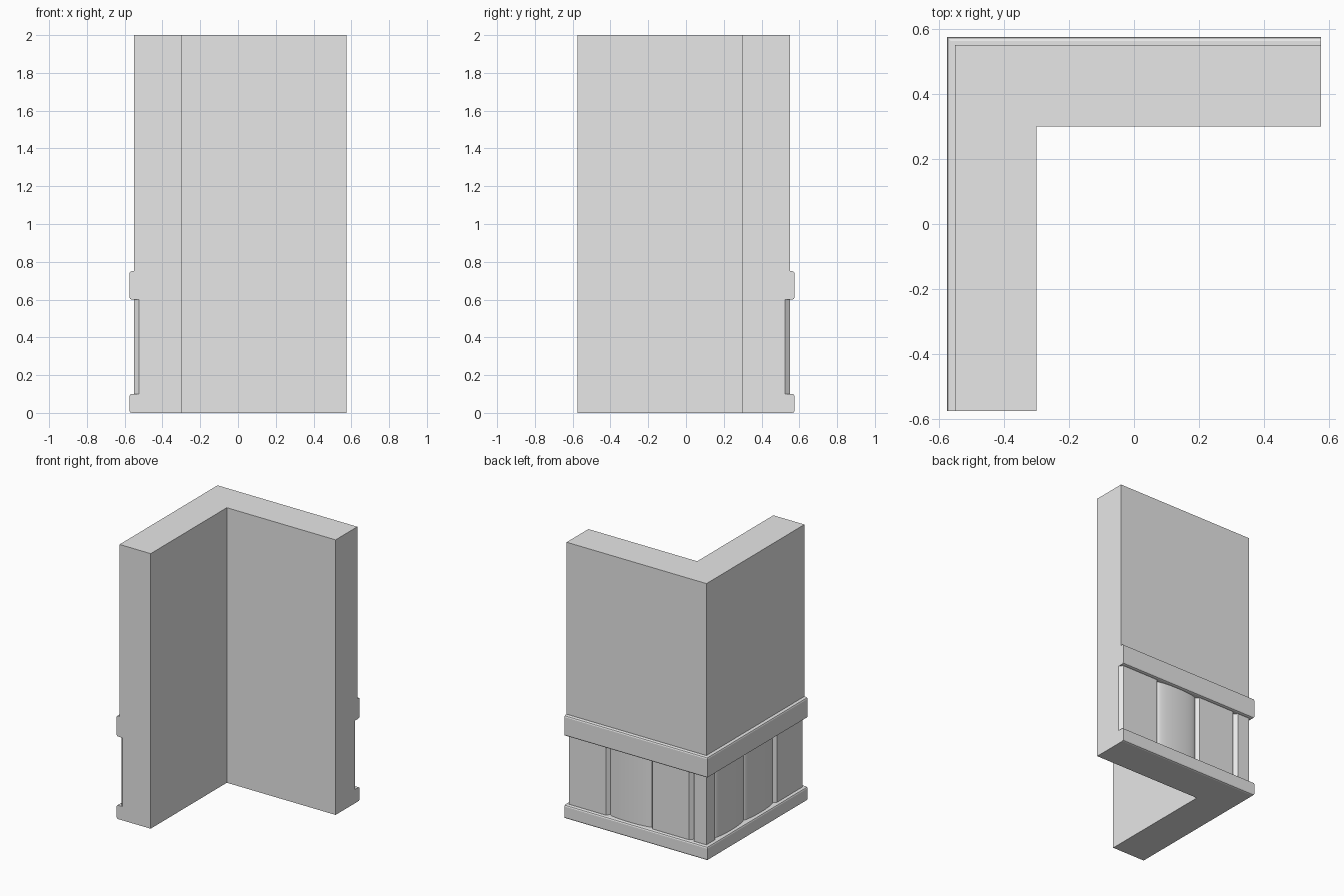
import bpy, bmesh, math

cube = bpy.data.objects.get("Cube")
if cube:
    bpy.data.objects.remove(cube, do_unlink=True)

grey = bpy.data.materials.new("plain_grey")
grey.use_nodes = True
colour = (0.8, 0.8, 0.8, 1)
grey.diffuse_color = colour
grey.node_tree.nodes["Principled BSDF"].inputs["Base Color"].default_value = colour

END, INNER = 0.575, 0.3           # wall ends and inside faces
FACE, RECESS, TRIM = 0.55, 0.525, 0.575
LOW, HIGH, TOP = 0.1, 0.6, 2.0    # panel zone and wall top


def loft(name, rings, smooth=False):
    """Skin a stack of matching outlines and cap both ends."""
    bm = bmesh.new()
    loops = [[bm.verts.new(p) for p in ring] for ring in rings]
    n = len(loops[0])
    for a, b in zip(loops, loops[1:]):
        for i in range(n):
            j = (i + 1) % n
            bm.faces.new((a[i], a[j], b[j], b[i]))
    bm.faces.new(loops[0])
    bm.faces.new(loops[-1])
    bmesh.ops.dissolve_limit(bm, angle_limit=0.001, verts=bm.verts, edges=bm.edges)
    bmesh.ops.recalc_face_normals(bm, faces=bm.faces)
    mesh = bpy.data.meshes.new(name)
    bm.to_mesh(mesh)
    bm.free()
    mesh.materials.append(grey)
    obj = bpy.data.objects.new(name, mesh)
    bpy.context.collection.objects.link(obj)
    if smooth:
        bpy.ops.object.select_all(action="DESELECT")
        obj.select_set(True)
        bpy.context.view_layer.objects.active = obj
        bpy.ops.object.shade_smooth_by_angle(angle=math.radians(35))
    return obj


def corner_outline(z, d):
    """L-shaped plan whose two outer faces lie at distance d."""
    return [(-d, -END, z), (-INNER, -END, z), (-INNER, INNER, z),
            (END, INNER, z), (END, d, z), (-d, d, z)]


def rounded_trim(z0, z1, r=0.012):
    """Levels of a trim band with softened outer edges."""
    s = r * 0.3
    return [(z0, TRIM - r), (z0 + s, TRIM - s), (z0 + r, TRIM),
            (z1 - r, TRIM), (z1 - s, TRIM - s), (z1, TRIM - r)]


# Wall body with baseboard and chair rail
levels = rounded_trim(0, LOW) + [(LOW, RECESS), (HIGH, RECESS)]
levels += rounded_trim(HIGH, 0.75) + [(0.75, FACE), (TOP, FACE)]
loft("corner_wall", [corner_outline(z, d) for z, d in levels])


def plate(name, plan, side=False, smooth=False):
    """Upright piece on the back wall, or mirrored to the side wall."""
    pts = [(-d, -t) if side else (t, d) for t, d in plan]
    loft(name, [[(x, y, z) for x, y in pts] for z in (LOW, HIGH)], smooth)


BACKING = 0.52
CHAMFER = 0.02


def flat_panel(name, a, b, side=False):
    plate(name, [(a, BACKING), (a, RECESS), (a + CHAMFER, FACE),
                 (b - CHAMFER, FACE), (b, RECESS), (b, BACKING)], side)


def bowed_panel(name, a, b, side=False):
    mid, half, n = (a + b) / 2, (b - a) / 2, 20
    arc = [(mid - half * math.cos(math.pi * i / n),
            RECESS + (FACE - RECESS) * math.sin(math.pi * i / n))
           for i in range(n + 1)]
    plate(name, [(a, BACKING)] + arc + [(b, BACKING)], side, True)


# Panels between the two trims
START = -0.43
STEP = (END - START) / 3
makers = {"flat": flat_panel, "bowed": bowed_panel}
for wall, kinds in (("back", ("flat", "bowed", "flat")),
                    ("side", ("bowed", "bowed", "flat"))):
    for i, kind in enumerate(kinds):
        a = START + i * STEP
        makers[kind](f"{wall}_{kind}_panel_{i + 1}", a, a + STEP, wall == "side")

# Post wrapping the outer corner
half_post = [(START, BACKING), (START, RECESS), (START - CHAMFER, FACE)]
plate("corner_post", half_post + [(-FACE, FACE)]
      + [(-d, -t) for t, d in reversed(half_post)] + [(-BACKING, BACKING)])
